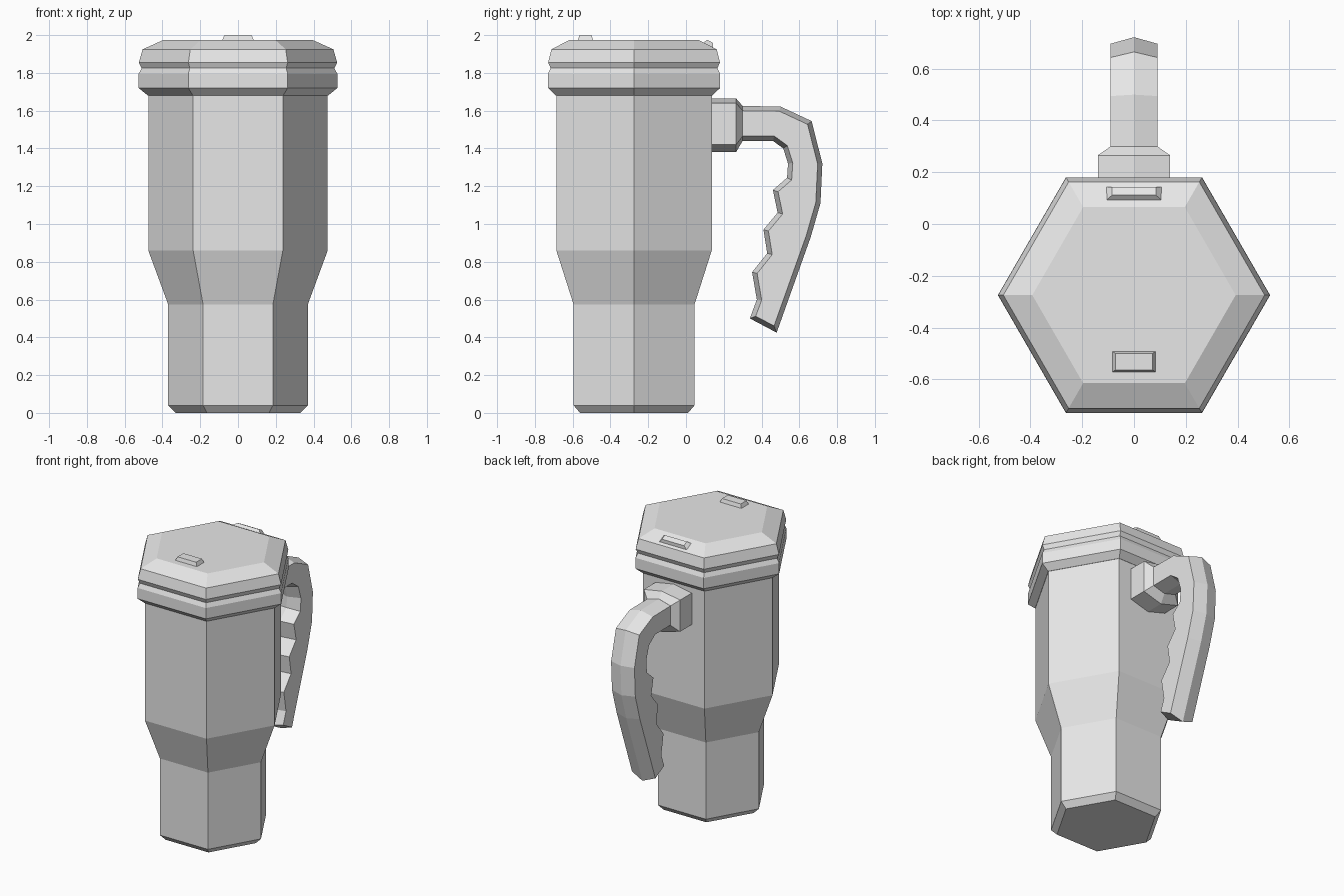
import bpy, math
from mathutils import Matrix, Vector

cube = bpy.data.objects.get("Cube")
if cube:
    bpy.data.objects.remove(cube)

grey = bpy.data.materials.new("plain_grey")
grey.use_nodes = True
COLOUR = (0.8, 0.8, 0.8, 1)
grey.diffuse_color = COLOUR
grey.node_tree.nodes["Principled BSDF"].inputs["Base Color"].default_value = COLOUR

AXIS_Y = -0.275  # centre line of the cup


def loft(name, rings):
    """Bridge equal-length rings and cap both ends."""
    n = len(rings[0])
    verts = [v for ring in rings for v in ring]
    faces = [tuple(range(n))[::-1], tuple(range(len(verts) - n, len(verts)))]
    for r in range(len(rings) - 1):
        for i in range(n):
            j = (i + 1) % n
            faces.append((r * n + i, r * n + j, (r + 1) * n + j, (r + 1) * n + i))
    mesh = bpy.data.meshes.new(name)
    mesh.from_pydata(verts, [], faces)
    mesh.materials.append(grey)
    obj = bpy.data.objects.new(name, mesh)
    bpy.context.collection.objects.link(obj)
    return obj


def hexagon(radius, z):
    return [(radius * math.cos(i * math.pi / 3),
             AXIS_Y + radius * math.sin(i * math.pi / 3), z) for i in range(6)]


def tab(name, base, top, height, matrix):
    """Small raised plate with sloping sides."""
    corners = [(-1, -1), (1, -1), (1, 1), (-1, 1)]
    rings = [[matrix @ Vector((sx * half[0], sy * half[1], z)) for sx, sy in corners]
             for half, z in ((base, -0.005), (top, height))]
    return loft(name, rings)


def inset(points, distance):
    """Move a counter-clockwise outline inward by a fixed distance."""
    result = []
    for i, p in enumerate(points):
        p = Vector(p)
        a = (p - Vector(points[i - 1])).normalized()
        b = (Vector(points[(i + 1) % len(points)]) - p).normalized()
        na, nb = Vector((-a.y, a.x)), Vector((-b.y, b.x))
        result.append(p + (na + nb) * distance / (1 + na.dot(nb)))
    return result


# Cup body and lid
loft("cup_body", [hexagon(r, z) for r, z in (
    (0.33, 0), (0.37, 0.04), (0.37, 0.575), (0.475, 0.86), (0.475, 1.7))])
loft("lid", [hexagon(r, z) for r, z in (
    (0.477, 1.68), (0.526, 1.72), (0.526, 1.795), (0.51, 1.825),
    (0.525, 1.855), (0.505, 1.925), (0.393, 1.975))])

# Tabs on the lid: one flat, one lying on the rear bevel
tab("front_lid_tab", (0.085, 0.041), (0.072, 0.032), 0.025,
    Matrix.Translation((0, -0.532, 1.975)))
tab("rear_lid_tab", (0.11, 0.03), (0.085, 0.018), 0.021,
    Matrix.Translation((0, 0.118, 1.948)) @ Matrix.Rotation(math.radians(-27), 4, "X"))


# Handle mount, narrowing to the handle
def mount_ring(y, half, low, side_low, side_high, high):
    return [(-half, y, side_low), (0, y, low), (half, y, side_low),
            (half, y, side_high), (0, y, high), (-half, y, side_high)]


loft("handle_mount", [
    mount_ring(0.12, 0.14, 1.38, 1.42, 1.64, 1.665),
    mount_ring(0.265, 0.14, 1.38, 1.42, 1.64, 1.665),
    mount_ring(0.3, 0.09, 1.44, 1.465, 1.6, 1.625)])

# Handle: ridged along its middle, with finger grips on the inner side
inner = [(0.27, 1.44), (0.46, 1.44), (0.515, 1.4), (0.54, 1.32), (0.535, 1.245),
         (0.46, 1.18), (0.485, 1.06), (0.41, 0.97), (0.43, 0.845), (0.35, 0.745),
         (0.375, 0.6), (0.338, 0.5)]
outer = [(0.48, 0.425), (0.66, 0.93), (0.712, 1.11), (0.722, 1.32), (0.665, 1.545),
         (0.5, 1.622), (0.27, 1.625)]
ridge = inner + outer
side = inset(ridge, 0.025)
loft("handle", [[(x, y, z) for y, z in outline]
                for x, outline in ((-0.09, side), (0, ridge), (0.09, side))])
